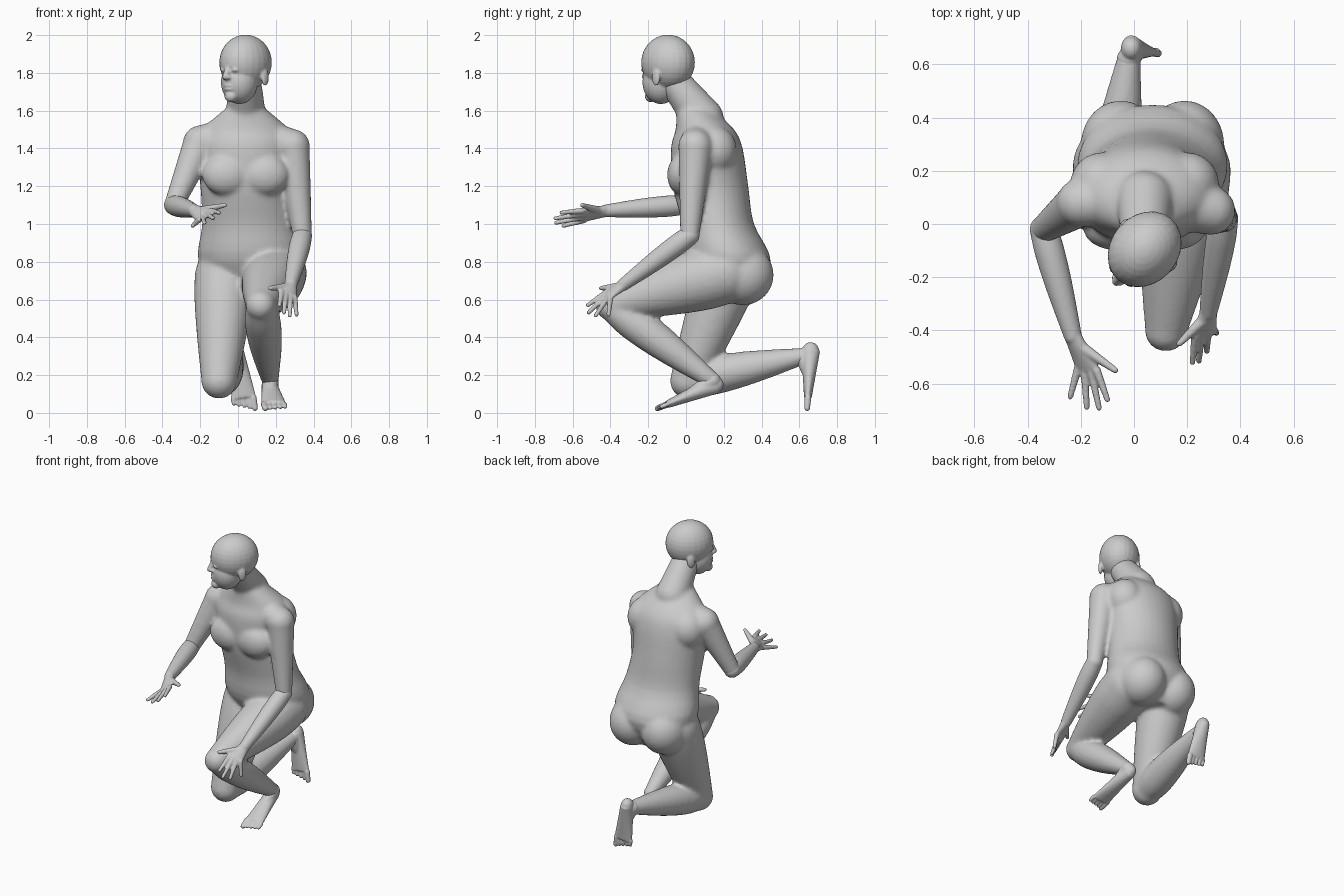
import bpy, bmesh, math
from mathutils import Vector, Matrix

cube = bpy.data.objects.get("Cube")
if cube:
    bpy.data.objects.remove(cube)

grey = (.6, .6, .6, 1)
clay = bpy.data.materials.new("grey clay")
clay.use_nodes = True
clay.diffuse_color = grey
clay.node_tree.nodes["Principled BSDF"].inputs["Base Color"].default_value = grey

ACROSS = Vector((1, 0, 0))
UPWARD = Vector((0, 0, 1))


def mix(start, end, t):
    return start + (end - start) * t


def smooth_rows(rows, steps=4):
    """Catmull-Rom curve through rows of any width."""
    points = [Vector(row) for row in rows]
    points = [points[0] * 2 - points[1], *points, points[-1] * 2 - points[-2]]
    result = []
    for before, start, end, after in zip(points, points[1:], points[2:], points[3:]):
        for step in range(steps):
            t = step / steps
            left = mix(mix(before, start, t + 1), mix(start, end, t), (t + 1) / 2)
            right = mix(mix(start, end, t), mix(end, after, t - 1), t / 2)
            result.append(mix(left, right, t))
    return result + [points[-2]]


def loft(bm, rows, side=ACROSS, upright=False, sides=24):
    """Closed tube along rows of x, y, z, half width, half depth."""
    rows = smooth_rows(rows)
    centres = [Vector(row[:3]) for row in rows]
    rings = []
    for i, (row, centre) in enumerate(zip(rows, centres)):
        ahead, behind = centres[min(i + 1, len(rows) - 1)], centres[max(i - 1, 0)]
        along = UPWARD if upright else (ahead - behind).normalized()
        wide = (side - along * side.dot(along)).normalized()
        deep = along.cross(wide)
        turns = [math.tau * k / sides for k in range(sides)]
        rings.append([bm.verts.new(centre + wide * row[3] * math.cos(a) + deep * row[4] * math.sin(a))
                      for a in turns])
    for lower, upper in zip(rings, rings[1:]):
        for k in range(sides):
            bm.faces.new((lower[k - 1], lower[k], upper[k], upper[k - 1]))
    bm.faces.new(rings[0][::-1])
    bm.faces.new(rings[-1])


def ball(bm, centre, radii):
    matrix = Matrix.Translation(centre) @ Matrix.Diagonal(radii).to_4x4()
    bmesh.ops.create_uvsphere(bm, u_segments=24, v_segments=16, radius=1, matrix=matrix)


def limb(bm, start, end, thick, thin, swell=0):
    """Round-ended tapered limb whose muscle swells nearer its start."""
    rows = []
    for step in range(7):
        t = step / 6
        radius = mix(thick, thin, t) + swell * math.sin(math.pi * t ** .7)
        rows.append((*mix(start, end, t), radius, radius))
    side = ACROSS if abs((end - start).normalized().x) < .8 else UPWARD
    loft(bm, rows, side)
    ball(bm, start, (thick, thick, thick))
    ball(bm, end, (thin, thin, thin))


def finish(name, bm, voxel, relaxing):
    """Fuse the overlapping pieces into one skin."""
    bmesh.ops.recalc_face_normals(bm, faces=bm.faces)
    mesh = bpy.data.meshes.new(name)
    bm.to_mesh(mesh)
    bm.free()
    mesh.materials.append(clay)
    part = bpy.data.objects.new(name, mesh)
    bpy.context.collection.objects.link(part)
    skin = part.modifiers.new("skin", 'REMESH')
    skin.mode = 'VOXEL'
    skin.voxel_size = voxel
    skin.use_smooth_shade = True
    relax = part.modifiers.new("relax", 'SMOOTH')
    relax.factor = .5
    relax.iterations = relaxing
    return part


# Joints of the kneeling pose
collar = Vector((.04, .09, 1.47))
left_shoulder, right_shoulder = Vector((.29, .05, 1.41)), Vector((-.2, .08, 1.43))
left_elbow, right_elbow = Vector((.34, .02, .94)), Vector((-.34, -.02, 1.1))
left_wrist, right_wrist = Vector((.28, -.33, .68)), Vector((-.23, -.42, 1.07))
left_hip, right_hip = Vector((.2, .2, .74)), Vector((-.07, .22, .72))
left_knee, right_knee = Vector((.12, -.4, .57)), Vector((-.1, .01, .17))
left_ankle, right_ankle = Vector((.17, .14, .17)), Vector((-.02, .62, .3))

# Torso, from crotch to collar
body = bmesh.new()
loft(body, [(.06, .25, .6, .15, .1), (.07, .23, .8, .28, .22), (.06, .17, 1, .25, .19),
            (.04, .13, 1.2, .24, .2), (.04, .11, 1.4, .26, .19), (.04, .1, 1.5, .23, .155),
            (.04, .05, 1.6, .12, .1)], upright=True, sides=32)
# Chest, shoulder blades and buttocks
for side in (-1, 1):
    ball(body, collar + Vector((side * .1, -.11, -.21)), (.13, .08, .11))
    ball(body, collar + Vector((side * .16, .06, -.08)), (.12, .12, .13))
    ball(body, (.07 + side * .12, .3, .73), (.15, .165, .16))
# Neck
limb(body, collar + UPWARD * .09, Vector((.04, -.05, 1.74)), .11, .086)
# Shoulders and upper arms
for shoulder, elbow in ((left_shoulder, left_elbow), (right_shoulder, right_elbow)):
    limb(body, collar + UPWARD * .02, shoulder, .09, .092)
    limb(body, shoulder, elbow, .09, .052)
# Legs, the left knee raised and the right knee on the ground
limb(body, left_hip, left_knee, .165, .08, .02)
limb(body, left_knee, left_ankle, .075, .045, .03)
limb(body, right_hip, right_knee, .16, .095, .01)
limb(body, right_knee, right_ankle, .09, .045, .025)
finish("body", body, .012, 9)

# Head, modelled facing front and then turned to its right
head = bmesh.new()
ball(head, (0, 0, .055), (.128, .153, .147))
ball(head, (0, -.05, -.05), (.098, .098, .115))
limb(head, Vector((0, -.135, .04)), Vector((0, -.16, -.02)), .014, .018)
for height in (-.068, -.086):
    ball(head, (0, -.134, height), (.032, .02, .009))
ball(head, (0, -.12, -.125), (.035, .03, .03))
for side in (-1, 1):
    limb(head, Vector((side * .02, -.138, .04)), Vector((side * .06, -.12, .04)), .014, .012)
    ball(head, (side * .04, -.13, .015), (.02, .018, .011))
    ball(head, (side * .017, -.15, -.025), (.012, .014, .01))
    ball(head, (side * .12, .02, -.025), (.013, .026, .045))
turned = finish("head", head, .007, 2)
turned.location = (.04, -.095, 1.8)
turned.rotation_euler.z = math.radians(-41)


def forearm(name, elbow, wrist, index, little, index_tip, little_tip, thumb_tip):
    """Forearm with a flat palm, four fanned fingers and a thumb."""
    index, little, index_tip, little_tip, thumb_tip = map(
        Vector, (index, little, index_tip, little_tip, thumb_tip))
    bm = bmesh.new()
    limb(bm, elbow, wrist, .052, .034, .009)
    knuckles = mix(index, little, .5)
    width = index - little
    forward = (knuckles - wrist).normalized()
    palm = []
    for step in range(4):
        t = step / 3
        palm.append((*mix(wrist, knuckles, t), mix(.034, width.length / 2 + .012, t), mix(.03, .016, t)))
    loft(bm, palm, width.normalized())
    for finger in range(4):
        t = finger / 3
        tip = mix(index_tip, little_tip, t) + forward * .045 * math.sin(math.pi * t)
        limb(bm, mix(index, little, t), tip, .016, .011)
    limb(bm, mix(wrist, index, .3), thumb_tip, .023, .012)
    finish(name, bm, .006, 3)


# The left hand rests on the raised knee, the right one reaches forward
forearm("left_forearm_and_hand", left_elbow, left_wrist, (.23, -.42, .64), (.3, -.4, .61),
        (.22, -.52, .57), (.31, -.41, .52), (.17, -.45, .66))
forearm("right_forearm_and_hand", right_elbow, right_wrist, (-.14, -.55, 1.07), (-.21, -.54, 1.02),
        (-.1, -.66, 1.06), (-.24, -.65, .99), (-.07, -.55, 1.1))


def foot(name, ankle, heel, sole, inner):
    """Wedge from heel to sole with five toes, the big toe on the inner side."""
    heel, sole = Vector(heel), Vector(sole)
    bm = bmesh.new()
    wedge = []
    for step in range(5):
        t = step / 4
        wedge.append((*mix(heel, sole, t), mix(.04, .066, t), mix(.05, .02, t)))
    loft(bm, wedge)
    ball(bm, heel, (.038, .044, .044))
    limb(bm, ankle, mix(heel, sole, .5), .045, .034)
    forward = (sole - heel).normalized()
    for toe in range(5):
        root = sole + ACROSS * inner * (.051 - toe * .027)
        radius = .013 if toe else .018
        limb(bm, root, root + forward * (.056 - toe * .006), radius, radius * .85)
    finish(name, bm, .006, 2)


foot("left_foot", left_ankle, (.165, .155, .15), (.19, -.1, .045), -1)
foot("right_foot", right_ankle, (-.01, .66, .33), (.03, .645, .08), 1)
